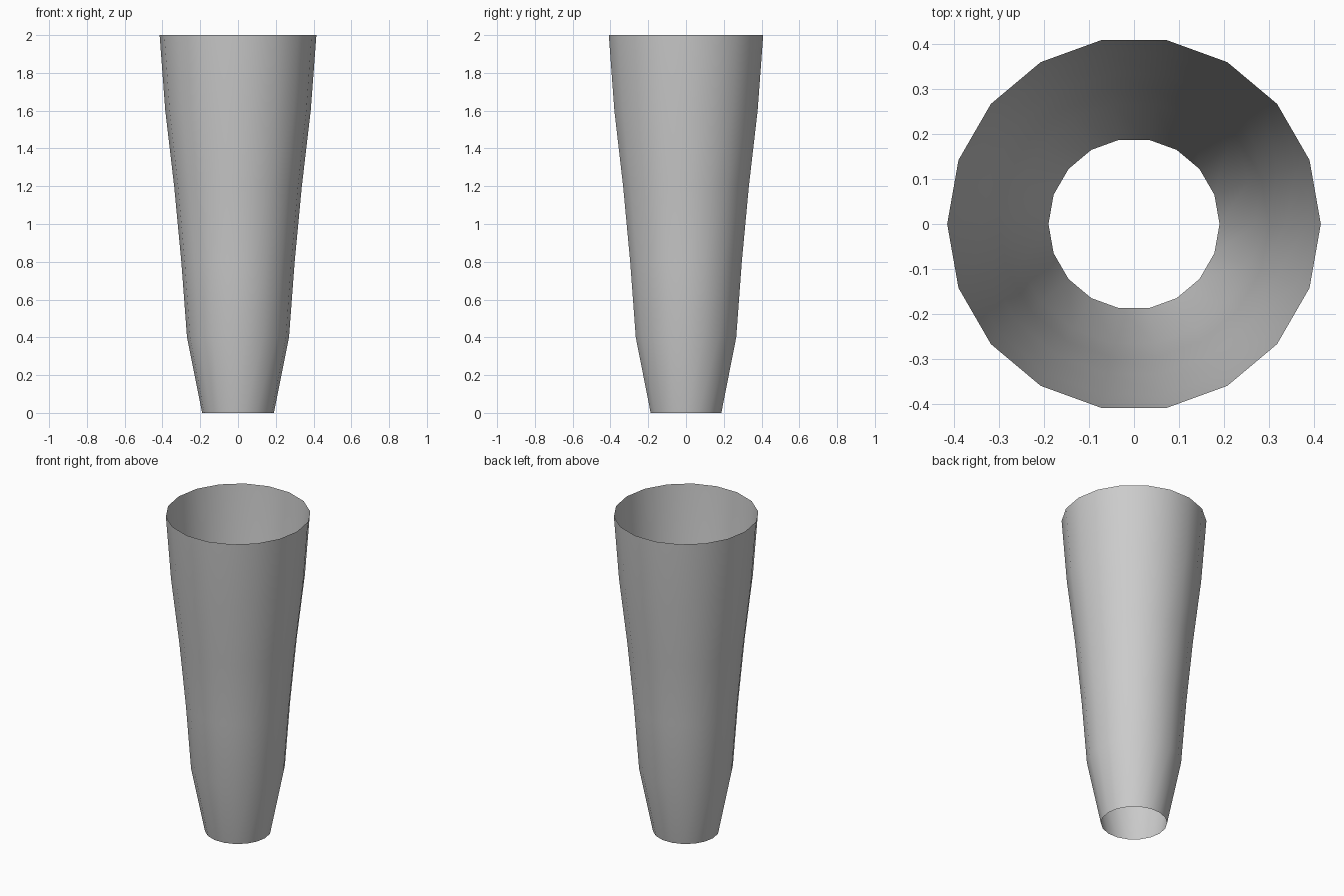
import bpy, bmesh
from math import sin, cos, pi

if "Cube" in bpy.data.objects:
    bpy.data.objects.remove(bpy.data.objects["Cube"])

SIDES = 18
# Profile of the open tube: (radius, height)
PROFILE = [(0.19, 0.0), (0.27, 0.4), (0.30, 0.8), (0.338, 1.2), (0.385, 1.6), (0.415, 2.0)]

# Tapered sleeve, open at both ends
bm = bmesh.new()
rings = [[bm.verts.new((r * cos(2 * pi * i / SIDES), r * sin(2 * pi * i / SIDES), z))
          for i in range(SIDES)] for r, z in PROFILE]
for low, high in zip(rings, rings[1:]):
    for i in range(SIDES):
        j = (i + 1) % SIDES
        face = bm.faces.new((low[i], low[j], high[j], high[i]))
        face.smooth = True

mesh = bpy.data.meshes.new("tapered_sleeve")
bm.to_mesh(mesh)
bm.free()
sleeve = bpy.data.objects.new("tapered_sleeve", mesh)
bpy.context.collection.objects.link(sleeve)
